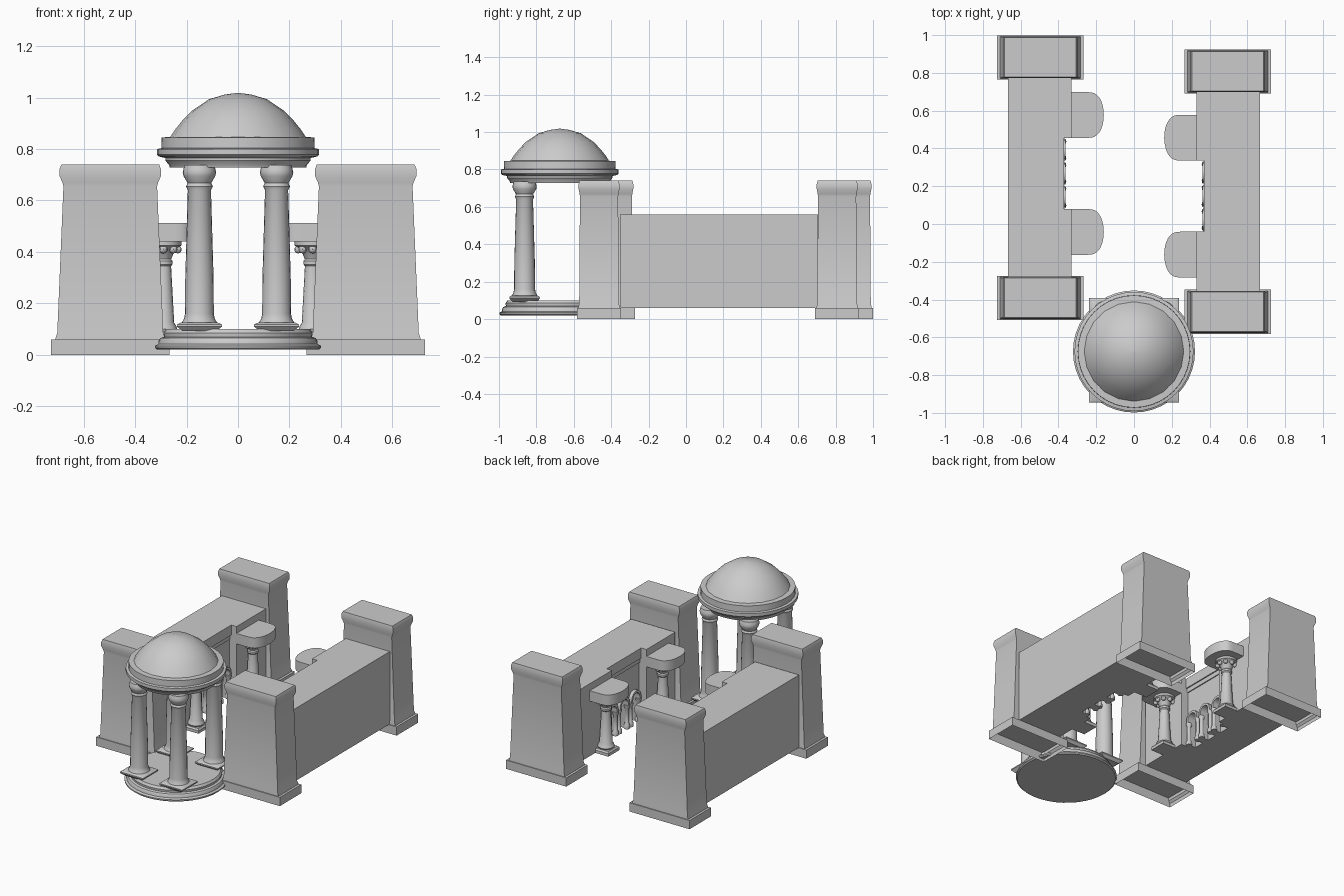
import bpy, bmesh, math
from mathutils import Matrix, Vector

if "Cube" in bpy.data.objects:
    bpy.data.objects.remove(bpy.data.objects["Cube"], do_unlink=True)

stone = bpy.data.materials.new("pale grey stone")
stone.use_nodes = True
GREY = (0.6, 0.6, 0.6, 1)
stone.diffuse_color = GREY
stone.node_tree.nodes["Principled BSDF"].inputs["Base Color"].default_value = GREY


def finish(bm, name, angle=35):
    bmesh.ops.recalc_face_normals(bm, faces=bm.faces)
    mesh = bpy.data.meshes.new(name)
    bm.to_mesh(mesh)
    bm.free()
    obj = bpy.data.objects.new(name, mesh)
    bpy.context.collection.objects.link(obj)
    mesh.materials.append(stone)
    bpy.ops.object.select_all(action="DESELECT")
    obj.select_set(True)
    bpy.context.view_layer.objects.active = obj
    bpy.ops.object.shade_smooth_by_angle(angle=math.radians(angle))
    return obj


def loft(bm, rings):
    """Skin closed rings of points and cap both ends."""
    loops = [[bm.verts.new(p) for p in ring] for ring in rings]
    for low, high in zip(loops, loops[1:]):
        for i in range(len(low)):
            j = (i + 1) % len(low)
            bm.faces.new((low[i], low[j], high[j], high[i]))
    bottom = bm.faces.new(loops[0][::-1])
    bm.faces.new(loops[-1])
    return bottom


def lathe(bm, x, y, profile, sides=32):
    turn = [2 * math.pi * i / sides for i in range(sides)]
    return loft(bm, [[(x + r * math.cos(a), y + r * math.sin(a), z) for a in turn]
                     for r, z in profile])


def tapered_box(bm, x, y, profile):
    corners = ((-1, -1), (1, -1), (1, 1), (-1, 1))
    return loft(bm, [[(x + sx * hx, y + sy * hy, z) for sx, sy in corners]
                     for hx, hy, z in profile])


def box(bm, x0, x1, y0, y1, z0, z1):
    hx, hy = abs(x1 - x0) / 2, abs(y1 - y0) / 2
    tapered_box(bm, (x0 + x1) / 2, (y0 + y1) / 2, [(hx, hy, z0), (hx, hy, z1)])


def slab_x(bm, outline, x0, x1):
    """Extrude a y-z outline from x0 to x1."""
    loft(bm, [[(x, y, z) for y, z in outline] for x in (x0, x1)])


def arch(y, radius, z0, spring, steps=10):
    """Arch outline running from its left foot over the top to its right foot."""
    curve = [(y - radius * math.cos(math.pi * i / steps),
              spring + radius * math.sin(math.pi * i / steps)) for i in range(steps + 1)]
    return [(y - radius, z0)] + curve + [(y + radius, z0)]


# Corner pylons
PYLON = [(0.23, 0.117, 0), (0.228, 0.116, 0.025), (0.215, 0.111, 0.04),
         (0.214, 0.111, 0.06), (0.206, 0.106, 0.085), (0.182, 0.102, 0.655),
         (0.186, 0.104, 0.67), (0.197, 0.109, 0.695), (0.197, 0.109, 0.722),
         (0.19, 0.105, 0.74)]


def pylon(name, x, y):
    bm = bmesh.new()
    base = tapered_box(bm, x, y, PYLON)
    # Hollow underside
    bmesh.ops.inset_region(bm, faces=[base], thickness=0.06, use_even_offset=True)
    bmesh.ops.translate(bm, verts=base.verts, vec=(0, 0, 0.06))
    finish(bm, name)


# Columns carrying the balconies
SMALL_COLUMN = [(0.05, 0.09), (0.054, 0.1), (0.05, 0.112), (0.042, 0.125),
                (0.03, 0.345), (0.036, 0.352), (0.036, 0.365), (0.03, 0.372),
                (0.042, 0.4), (0.055, 0.415), (0.07, 0.425), (0.07, 0.44)]


def side_building(side, s, y0, y1, balcony_ys):
    outer, front, recess, back = 0.667, 0.33, 0.385, 0.425
    r0, r1 = balcony_ys[0] + 0.122, balcony_ys[1] - 0.122
    z0, z1 = 0.06, 0.56

    # Long wall with two thick ends and a recessed bay
    bm = bmesh.new()
    plan = [(outer, y0), (outer, y1), (front, y1), (front, r1),
            (back, r1), (back, r0), (front, r0), (front, y0)]
    loft(bm, [[(s * x, y, z) for x, y in plan] for z in (z0, z1)])
    finish(bm, side + "_wall")

    # Cornice over the bay
    bm = bmesh.new()
    box(bm, s * 0.37, s * back, r0, r1, 0.49, z1)
    box(bm, s * 0.378, s * back, r0, r1, 0.46, 0.49)
    finish(bm, side + "_bay_cornice")

    # Arcade panel with three niches
    step = (r1 - r0) / 3
    centres = [r0 + step * (i + 0.5) for i in range(3)]
    outline = [(r1, z0), (r1, 0.46), (r0, 0.46), (r0, z0)]
    for y in centres:
        outline += arch(y, 0.036, z0, 0.24)
    bm = bmesh.new()
    slab_x(bm, outline, s * recess, s * back)
    finish(bm, side + "_arcade_panel")

    # Arch mouldings and piers
    bm = bmesh.new()
    for y in centres:
        band = arch(y, 0.052, 0.22, 0.24) + arch(y, 0.036, 0.22, 0.24)[::-1]
        slab_x(bm, band, s * 0.362, s * recess)
        for dy in (-0.044, 0.044):
            lathe(bm, s * 0.378, y + dy,
                  [(0.02, z0), (0.02, 0.085), (0.014, 0.095), (0.012, 0.195),
                   (0.019, 0.21), (0.019, 0.222)], 10)
    finish(bm, side + "_arch_mouldings")

    for end, y in zip(("front", "back"), balcony_ys):
        # Rounded balcony: straight sides and a round nose
        bm = bmesh.new()
        nose = [(s * (0.245 - 0.085 * math.cos(t) ** 0.75), y + 0.121 * math.sin(t))
                for t in (math.pi * (i / 20 - 0.5) for i in range(1, 20))]
        plan = [(s * front, y - 0.121), (s * 0.245, y - 0.121)] + nose
        plan += [(s * 0.245, y + 0.121), (s * front, y + 0.121)]
        loft(bm, [[(x, yy, z) for x, yy in plan] for z in (0.44, 0.512)])
        finish(bm, f"{side}_{end}_balcony")

        bm = bmesh.new()
        tapered_box(bm, s * 0.29, y, [(0.06, 0.06, z0), (0.06, 0.06, 0.08), (0.052, 0.052, 0.09)])
        lathe(bm, s * 0.29, y, SMALL_COLUMN, 16)
        # Curled leaves on the capital
        for k in range(8):
            a = math.pi * k / 4
            spot = Vector((s * 0.29 + 0.055 * math.cos(a), y + 0.055 * math.sin(a), 0.41))
            bmesh.ops.create_uvsphere(bm, u_segments=8, v_segments=6, radius=0.016,
                                      matrix=Matrix.Translation(spot))
        finish(bm, f"{side}_{end}_balcony_column")

    pylon(side + "_front_pylon", s * 0.4965, y0 - 0.111)
    pylon(side + "_back_pylon", s * 0.4965, y1 + 0.106)


side_building("right", -1, -0.28, 0.776, (-0.042, 0.577))
side_building("left", 1, -0.354, 0.702, (-0.162, 0.457))

# Round pavilion
CY = -0.675

bm = bmesh.new()
lathe(bm, 0, CY, [(0.315, 0.02), (0.323, 0.027), (0.323, 0.035), (0.31, 0.042),
                  (0.308, 0.055), (0.302, 0.065), (0.288, 0.07), (0.29, 0.085),
                  (0.28, 0.1)], 40)
finish(bm, "pavilion_base")

COLUMN = [(0.07, 0.118), (0.068, 0.127), (0.06, 0.14), (0.056, 0.16), (0.055, 0.3),
          (0.045, 0.64), (0.052, 0.655), (0.046, 0.668), (0.062, 0.695), (0.065, 0.71),
          (0.062, 0.722), (0.058, 0.737)]
for front, dy in (("front", -0.188), ("back", 0.2)):
    for side, x in (("right", -0.15), ("left", 0.15)):
        bm = bmesh.new()
        tapered_box(bm, x, CY + dy, [(0.065, 0.065, 0.092), (0.088, 0.082, 0.11),
                                     (0.088, 0.082, 0.118), (0.07, 0.07, 0.126)])
        lathe(bm, x, CY + dy, COLUMN, 20)
        finish(bm, f"pavilion_{front}_{side}_column")

bm = bmesh.new()
lathe(bm, 0, CY, [(0.265, 0.728), (0.268, 0.738), (0.282, 0.755), (0.282, 0.765),
                  (0.308, 0.771), (0.315, 0.778), (0.315, 0.8), (0.298, 0.803),
                  (0.297, 0.845), (0.26, 0.847)], 40)
finish(bm, "pavilion_ring")

bm = bmesh.new()
lathe(bm, 0, CY, [(0.268, 0.84), (0.245, 0.875), (0.215, 0.912), (0.18, 0.948),
                  (0.112, 0.994), (0.05, 1.012), (0.004, 1.018)], 20)
finish(bm, "pavilion_dome", 60)
